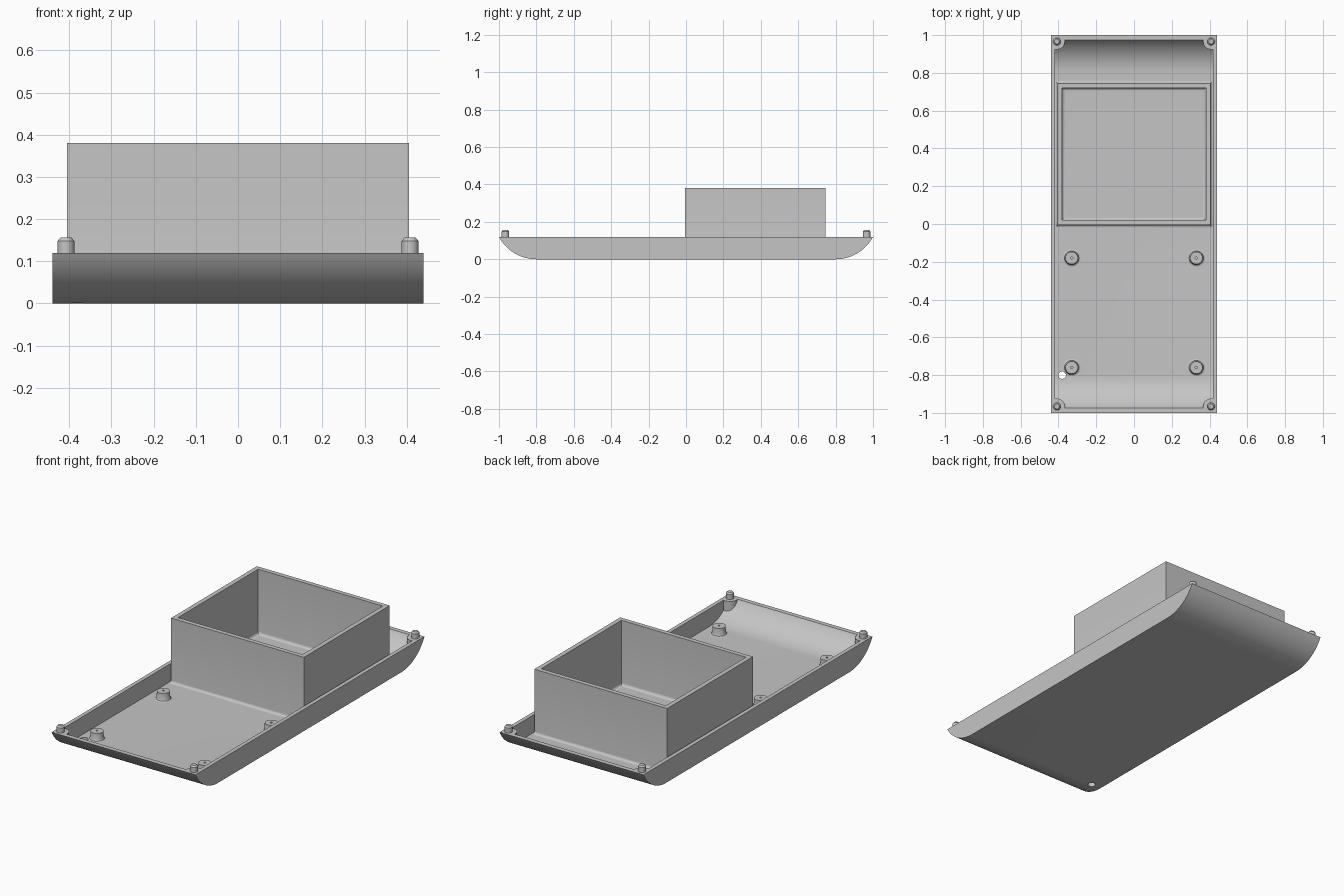
import bpy, bmesh, math
from mathutils import Matrix

default = bpy.data.objects.get("Cube")
if default:
    bpy.data.objects.remove(default, do_unlink=True)

# Single grey plastic
grey = bpy.data.materials.new("grey plastic")
grey.use_nodes = True
colour = (0.56, 0.56, 0.56, 1)
grey.diffuse_color = colour
grey.node_tree.nodes["Principled BSDF"].inputs["Base Color"].default_value = colour

HALF_W, RIM, WALL = 0.44, 0.12, 0.022
FLAT, RADIUS = 0.8, 0.227      # half length of flat bottom, radius of curved ends
FILLET = 0.015


def finish(bm, name):
    bmesh.ops.recalc_face_normals(bm, faces=bm.faces)
    mesh = bpy.data.meshes.new(name)
    bm.to_mesh(mesh)
    bm.free()
    mesh.materials.append(grey)
    obj = bpy.data.objects.new(name, mesh)
    bpy.context.collection.objects.link(obj)
    return obj


def activate(obj):
    bpy.ops.object.select_all(action='DESELECT')
    obj.select_set(True)
    bpy.context.view_layer.objects.active = obj


def smooth(obj):
    activate(obj)
    bpy.ops.object.shade_smooth_by_angle(angle=math.radians(30))


def subtract(obj, cutter):
    mod = obj.modifiers.new("cut", 'BOOLEAN')
    mod.operation, mod.solver, mod.object = 'DIFFERENCE', 'EXACT', cutter
    activate(obj)
    bpy.ops.object.modifier_apply(modifier=mod.name)
    bpy.data.objects.remove(cutter, do_unlink=True)


def hull(name, half_w, radius, end_z, fillet=0):
    """Trough with a flat bottom and curved ends, extruded across x."""
    end = math.acos((RADIUS - end_z) / radius)
    arc = [(FLAT + radius * math.sin(end * i / 16),
            RADIUS - radius * math.cos(end * i / 16)) for i in range(17)]
    outline = arc + [(-y, z) for y, z in reversed(arc)]
    bm = bmesh.new()
    sides = [[bm.verts.new((x, y, z)) for y, z in outline]
             for x in (-half_w, half_w)]
    n = len(outline)
    for side in sides:
        bm.faces.new(side)
    for i in range(n):
        j = (i + 1) % n
        bm.faces.new((sides[0][i], sides[0][j], sides[1][j], sides[1][i]))
    if fillet:
        edges = [e for e in bm.edges
                 if abs(e.verts[0].co.x - e.verts[1].co.x) < 1e-6
                 and min(v.co.z for v in e.verts) < end_z - 1e-4]
        bmesh.ops.bevel(bm, geom=edges, offset=fillet, segments=4,
                        profile=0.5, affect='EDGES')
    return finish(bm, name)


def cylinder(name, x, y, r, z0, z1):
    bm = bmesh.new()
    bmesh.ops.create_cone(bm, cap_ends=True, segments=32, radius1=r, radius2=r,
                          depth=z1 - z0,
                          matrix=Matrix.Translation((x, y, (z0 + z1) / 2)))
    return finish(bm, name)


def revolve(name, x, y, profile):
    """Turn an (r, z) profile around a vertical axis at x, y."""
    bm = bmesh.new()
    verts = [bm.verts.new((r, 0, z)) for r, z in profile]
    edges = [bm.edges.new(pair) for pair in zip(verts, verts[1:])]
    bmesh.ops.spin(bm, geom=verts + edges, cent=(0, 0, 0), axis=(0, 0, 1),
                   angle=math.tau, steps=32)
    bmesh.ops.remove_doubles(bm, verts=bm.verts, dist=1e-5)
    obj = finish(bm, name)
    obj.location = (x, y, 0)
    smooth(obj)


def rect_loft(name, cy, hx, hy, profile):
    """Walls made from rectangles inset by each (inset, z) of a profile."""
    bm = bmesh.new()
    rings = [[bm.verts.new((sx * (hx - d), cy + sy * (hy - d), z))
              for sx, sy in ((-1, -1), (1, -1), (1, 1), (-1, 1))]
             for d, z in profile]
    for a, b in zip(rings, rings[1:] + rings[:1]):
        for i in range(4):
            j = (i + 1) % 4
            bm.faces.new((a[i], a[j], b[j], b[i]))
    return finish(bm, name)


corners = [(sx, sy) for sx in (-1, 1) for sy in (-1, 1)]
PIN_X, PIN_Y = 0.408, 0.966

# Tray shell: cavity keeps solid posts in its corners
tray = hull("tray", HALF_W, RADIUS, RIM)
cavity = hull("cavity", HALF_W - WALL, RADIUS - WALL, RIM + 0.02, FILLET)
for sx, sy in corners:
    subtract(cavity, cylinder("post", sx * PIN_X, sy * PIN_Y, 0.042, -0.1, RIM))
subtract(tray, cavity)
# Small hole through the floor
subtract(tray, cylinder("drill", -0.38, -0.8, 0.02, -0.1, 0.1))
smooth(tray)

# Open box with filleted feet inside and out
BOX_TOP, BOX_WALL = 0.38, 0.025
curve = [(FILLET * (1 - math.cos(a)), FILLET * (1 - math.sin(a)))
         for a in (math.pi / 2 * i / 5 for i in range(6))]
outer = [(d - FILLET, WALL + h) for d, h in reversed(curve)]
inner = [(BOX_WALL + FILLET - d, WALL + h) for d, h in curve]
foot = [(-FILLET, WALL), (BOX_WALL + FILLET, WALL)]
outer = sorted(outer, key=lambda p: p[1])
inner = sorted(inner, key=lambda p: -p[1])
outer = [(-d0, z) for d0, z in ((FILLET - math.sqrt(max(0, FILLET ** 2 - (WALL + FILLET - z) ** 2)), z)
                                for _, z in outer)]
inner = [(BOX_WALL - d, z) for d, z in reversed(outer)]
box = rect_loft("compartment_walls", 0.37, 0.406, 0.375,
                [(-FILLET, 0.01)] + outer
                + [(0, BOX_TOP), (BOX_WALL, BOX_TOP)] + inner
                + [(BOX_WALL + FILLET, 0.01)])
smooth(box)

# Mounting bosses with a pilot hole
for x in (-0.33, 0.33):
    for y in (-0.18, -0.76):
        revolve("mounting_boss", x, y,
                [(0.046, 0.02), (0.046, 0.022), (0.038, 0.025), (0.034, 0.035),
                 (0.033, 0.066), (0.006, 0.066), (0.006, 0.03), (0, 0.03)])

# Locating pins on the corner posts
for sx, sy in corners:
    revolve("corner_pin", sx * PIN_X, sy * PIN_Y,
            [(0.02, 0.11), (0.02, 0.148), (0.013, 0.156), (0, 0.156)])
